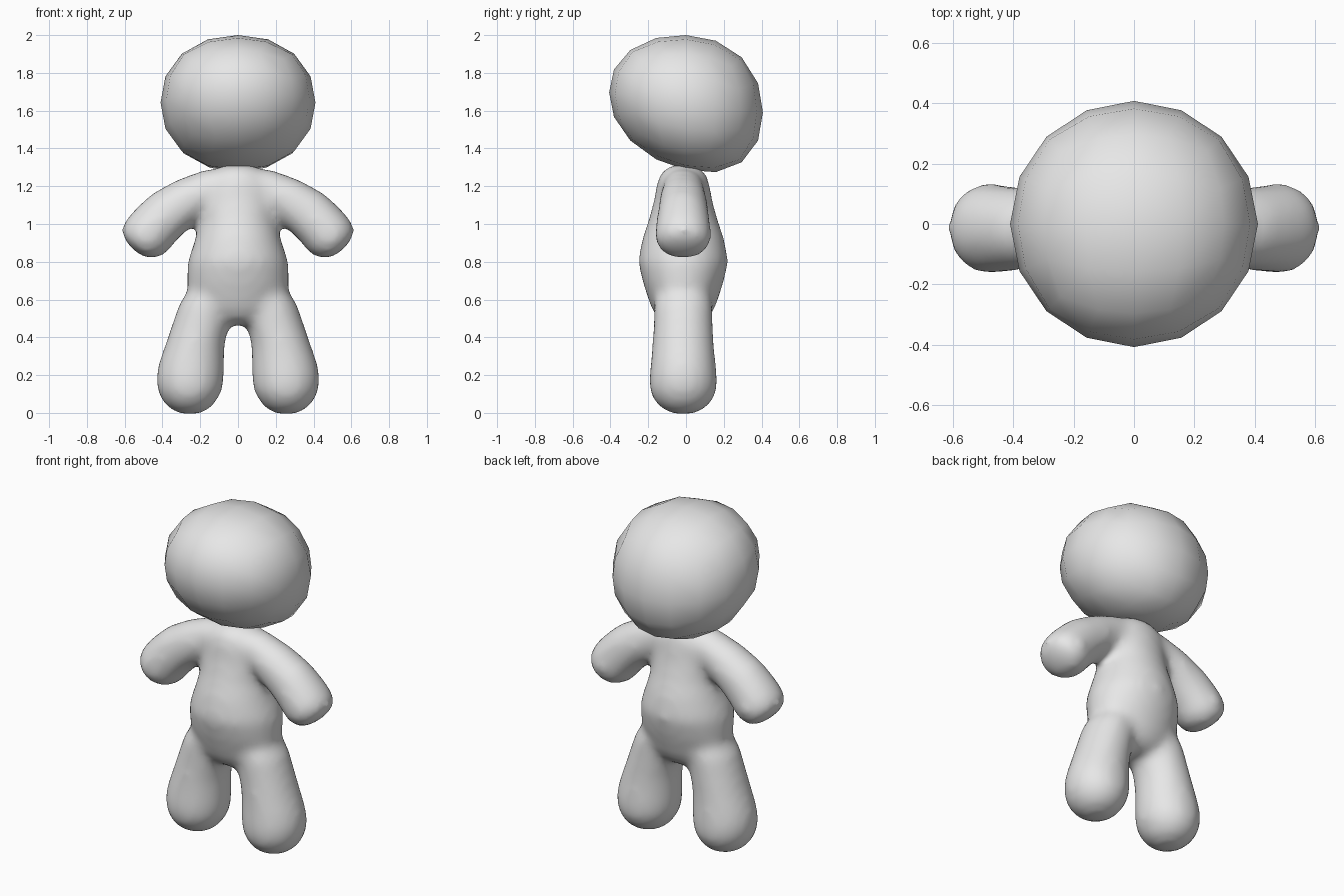
import bpy, bmesh, math
from mathutils import Vector

if "Cube" in bpy.data.objects:
    bpy.data.objects.remove(bpy.data.objects["Cube"])

grey = bpy.data.materials.new("plain grey")
grey.diffuse_color = (0.8, 0.8, 0.8, 1)
grey.use_nodes = True
grey.node_tree.nodes["Principled BSDF"].inputs["Base Color"].default_value = grey.diffuse_color
SIDES = 32
GROW = 0.006      # makes up for the shrinkage of the smoothing


def add_object(name, bm):
    bmesh.ops.recalc_face_normals(bm, faces=bm.faces)
    for f in bm.faces:
        f.smooth = True
    mesh = bpy.data.meshes.new(name)
    bm.to_mesh(mesh)
    bm.free()
    mesh.materials.append(grey)
    obj = bpy.data.objects.new(name, mesh)
    bpy.context.collection.objects.link(obj)
    return obj


def loft(bm, rings, side=1, yc=-0.015):
    """Closed tube through elliptic rings (x, z, tilt in degrees, half width, half depth)."""
    loops = []
    for x, z, tilt, a, b in rings:
        t = math.radians(tilt)
        loop = []
        for i in range(SIDES):
            u = 2 * math.pi * i / SIDES
            w, d = (a + GROW) * math.cos(u), (b + GROW) * math.sin(u)
            loop.append(bm.verts.new((side * (x + w * math.cos(t)), yc + d, z + w * math.sin(t))))
        loops.append(loop)
    faces = [bm.faces.new(loops[0]), bm.faces.new(loops[-1])]
    for p, q in zip(loops, loops[1:]):
        for i in range(SIDES):
            j = (i + 1) % SIDES
            faces.append(bm.faces.new((p[i], p[j], q[j], q[i])))
    bmesh.ops.recalc_face_normals(bm, faces=faces)


# Torso with round belly, arms and legs
torso = [(0, .465, 0, .08, .07), (0, .50, 0, .17, .13), (0, .56, 0, .23, .165),
         (0, .68, 0, .265, .205), (0, .80, 0, .262, .234), (0, .92, 0, .222, .212),
         (0, 1.02, 0, .193, .178), (0, 1.13, 0, .195, .147), (0, 1.21, 0, .19, .135),
         (0, 1.27, 0, .15, .115), (0, 1.305, 0, .09, .07), (0, 1.315, 0, .04, .03)]
arm = [(.02, 1.20, 85, .085, .10), (.14, 1.185, 75, .105, .105), (.265, 1.125, 58, .12, .12),
       (.367, 1.06, 47, .13, .13), (.43, 1.0, 44, .132, .138), (.485, .937, 43, .134, .146),
       (.532, .893, 43, .113, .128), (.550, .874, 43, .07, .08), (.557, .867, 43, .03, .035)]
leg = [(.15, .66, 0, .10, .12), (.17, .58, 0, .135, .15), (.195, .48, 0, .145, .152),
       (.228, .36, 0, .152, .158), (.245, .27, 0, .167, .166), (.254, .19, 0, .175, .175),
       (.255, .12, 0, .167, .174), (.257, .06, 0, .137, .147), (.256, .02, 0, .098, .106),
       (.255, -.004, 0, .05, .05), (.255, -.007, 0, .02, .02)]

bm = bmesh.new()
loft(bm, torso)
for s in (1, -1):
    loft(bm, arm, s)
    loft(bm, leg, s)
body = add_object("body", bm)

# Fuse the limbs into one soft skin
fuse = body.modifiers.new("fuse", 'REMESH')
fuse.mode = 'VOXEL'
fuse.voxel_size = 0.022
fuse.use_smooth_shade = True
soften = body.modifiers.new("soften", 'SMOOTH')
soften.factor = 0.5
soften.iterations = 18

# Head: rounded cube grid, squashed, fuller at the back and tipped up at the front
bm = bmesh.new()
bmesh.ops.create_cube(bm, size=2)
bmesh.ops.subdivide_edges(bm, edges=bm.edges[:], cuts=3, use_grid_fill=True)
P = 2.15
for v in bm.verts:
    n = Vector([math.tan(c * math.pi / 4) for c in v.co]).normalized()
    s = (math.hypot(n.x, n.y) ** P + abs(n.z) ** P) ** (-1 / P)
    x, y = 0.41 * n.x * s, 0.407 * n.y * s
    v.co = (x, y, 1.643 - 0.13 * y + 0.357 * n.z * s * (1 + 0.25 * y))
add_object("head", bm)
